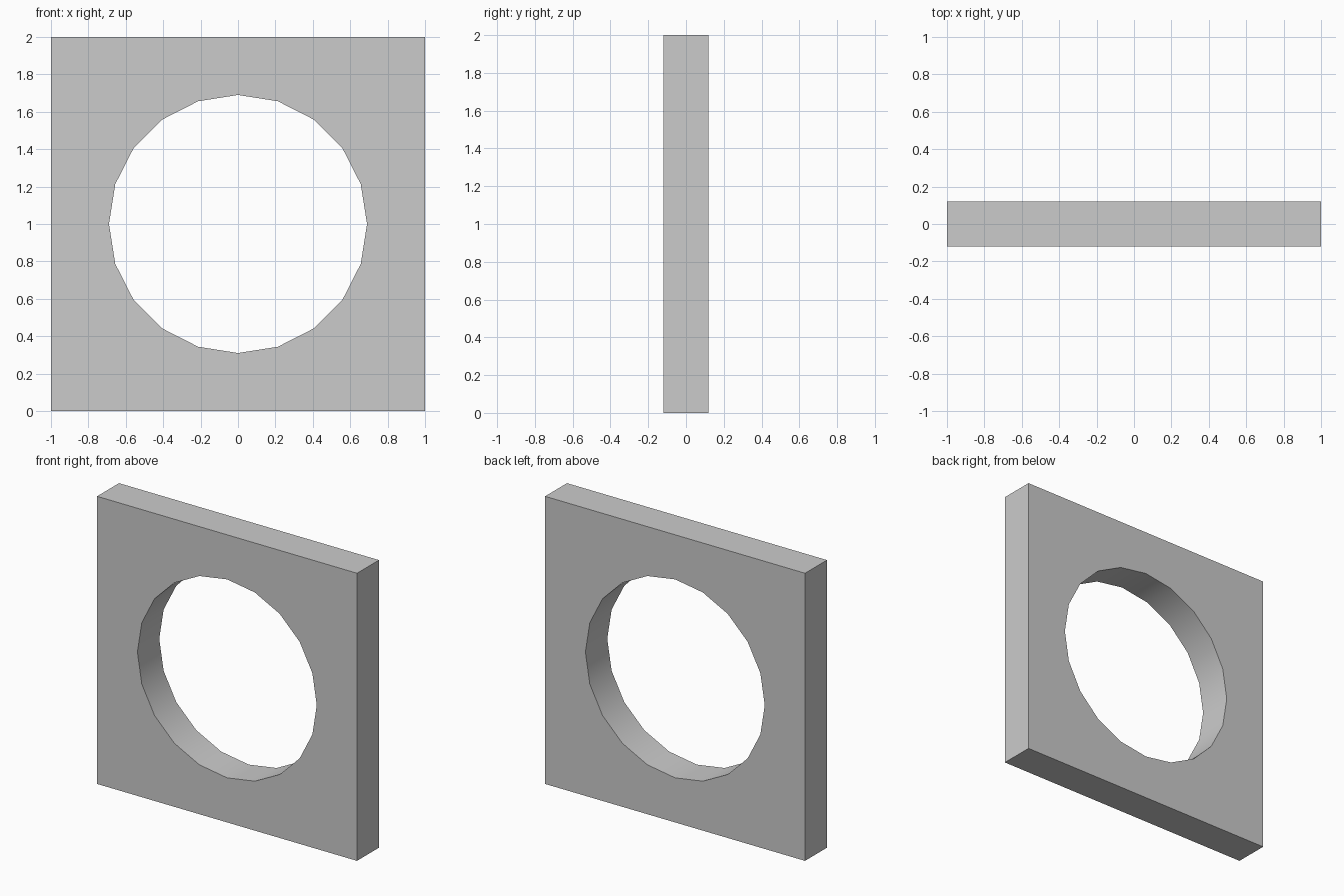
import bpy, bmesh
from math import cos, sin, pi, radians

if "Cube" in bpy.data.objects:
    bpy.data.objects.remove(bpy.data.objects["Cube"])

HALF, DEPTH = 1.0, 0.24
HOLE_R, SIDES, MID_Z = 0.69, 20, 1.0


def add_loop(bm, points):
    """Closed outline on the front plane; returns its edges."""
    verts = [bm.verts.new((x, -DEPTH / 2, z)) for x, z in points]
    return [bm.edges.new((v, verts[(i + 1) % len(verts)])) for i, v in enumerate(verts)]


bm = bmesh.new()

# Square outline and round opening
edges = add_loop(bm, [(-HALF, 0), (HALF, 0), (HALF, 2 * HALF), (-HALF, 2 * HALF)])
edges += add_loop(bm, [(HOLE_R * cos(2 * pi * i / SIDES),
                        MID_Z + HOLE_R * sin(2 * pi * i / SIDES)) for i in range(SIDES)])
bmesh.ops.triangle_fill(bm, edges=edges, use_beauty=True, normal=(0, -1, 0))

# Give the panel its thickness
extruded = bmesh.ops.extrude_face_region(bm, geom=bm.faces[:], use_keep_orig=True)["geom"]
bmesh.ops.translate(bm, vec=(0, DEPTH, 0),
                    verts=[g for g in extruded if isinstance(g, bmesh.types.BMVert)])
bmesh.ops.recalc_face_normals(bm, faces=bm.faces[:])

mesh = bpy.data.meshes.new("square_panel_with_round_opening")
bm.to_mesh(mesh)
bm.free()
panel = bpy.data.objects.new("square_panel_with_round_opening", mesh)
bpy.context.collection.objects.link(panel)

# Smooth the inside of the opening, keep the panel edges sharp
bpy.context.view_layer.objects.active = panel
panel.select_set(True)
bpy.ops.object.shade_smooth_by_angle(angle=radians(30))
